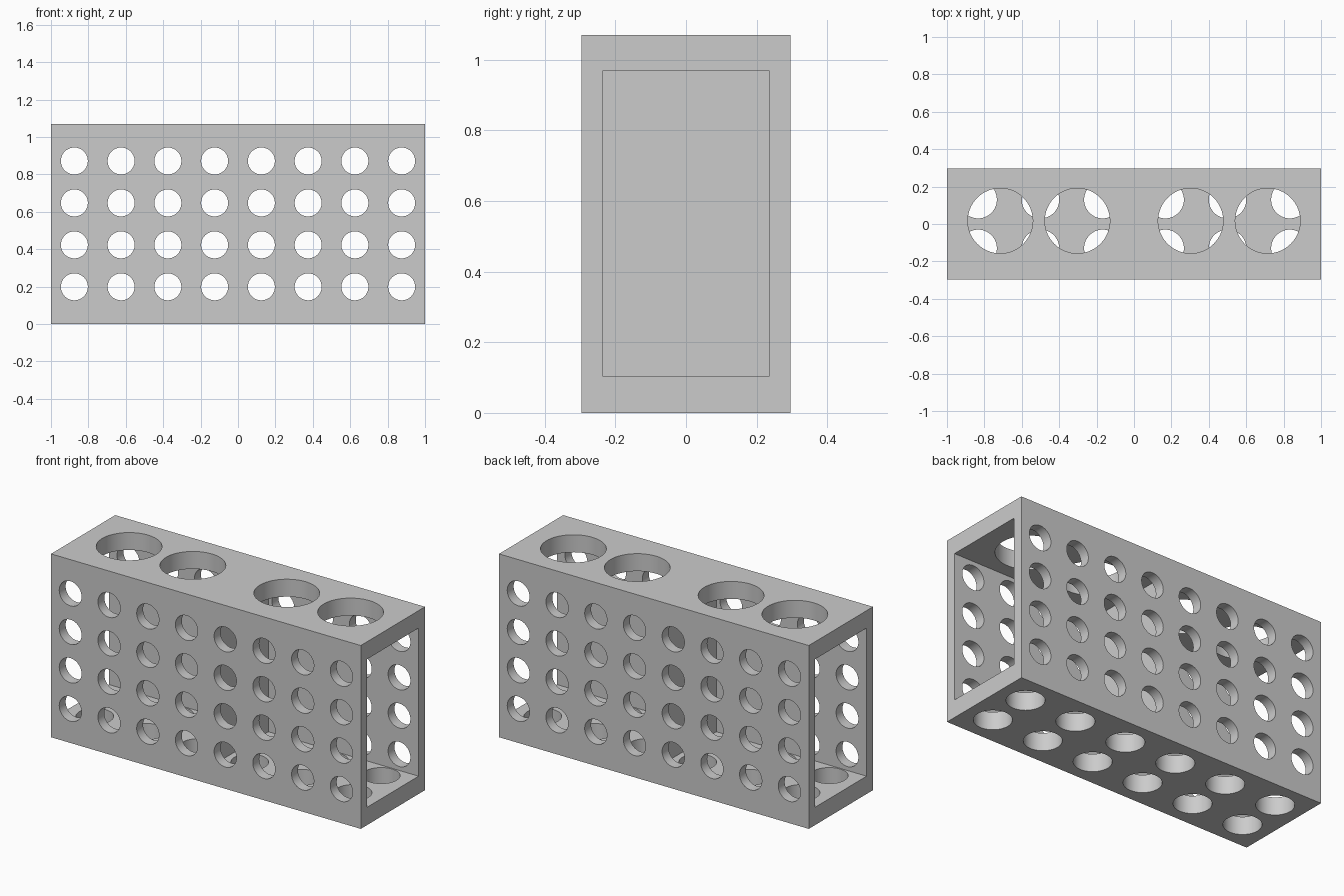
import bpy
import bmesh
import math
from mathutils import Matrix, Vector

if "Cube" in bpy.data.objects:
    bpy.data.objects.remove(bpy.data.objects["Cube"], do_unlink=True)

LENGTH, DEPTH, HEIGHT = 2.0, 0.592, 1.07
INNER_Y, FLOOR, CEILING = 0.237, 0.104, 0.968
DIVIDER = 0.03  # half thickness

grey = bpy.data.materials.new("light_grey")
grey.use_nodes = True
grey.diffuse_color = (0.6, 0.6, 0.6, 1)
grey.node_tree.nodes["Principled BSDF"].inputs["Base Color"].default_value = (0.6, 0.6, 0.6, 1)


def add_box(bm, low, high):
    low, high = Vector(low), Vector(high)
    size = Matrix.Diagonal((*(high - low), 1))
    bmesh.ops.create_cube(bm, size=1, matrix=Matrix.Translation((low + high) / 2) @ size)


def add_cylinder(bm, centre, radius, length, turn=Matrix.Identity(4)):
    bmesh.ops.create_cone(bm, cap_ends=True, segments=64, radius1=radius, radius2=radius,
                          depth=length, matrix=Matrix.Translation(centre) @ turn)


def finish(bm, name):
    mesh = bpy.data.meshes.new(name)
    bm.to_mesh(mesh)
    bm.free()
    mesh.materials.append(grey)
    obj = bpy.data.objects.new(name, mesh)
    bpy.context.collection.objects.link(obj)
    return obj


# Solid outer block
block = bmesh.new()
add_box(block, (-LENGTH / 2, -DEPTH / 2, 0), (LENGTH / 2, DEPTH / 2, HEIGHT))
rack = finish(block, "rack_body")

# Two chambers, open at the ends, leaving a dividing wall between them
chambers = bmesh.new()
add_box(chambers, (DIVIDER, -INNER_Y, FLOOR), (1.1, INNER_Y, CEILING))
add_box(chambers, (-1.1, -INNER_Y, FLOOR), (-DIVIDER, INNER_Y, CEILING))

# Grid of small holes through front and back walls
side_holes = bmesh.new()
sideways = Matrix.Rotation(math.pi / 2, 4, 'X')
for column in range(8):
    for row in range(4):
        add_cylinder(side_holes, (-0.875 + 0.25 * column, 0, 0.199 + 0.2243 * row),
                     0.072, 0.8, sideways)

# Four large holes in the top
top_holes = bmesh.new()
for x in (-0.715, -0.303, 0.303, 0.715):
    add_cylinder(top_holes, (x, 0.017, HEIGHT), 0.174, 0.3)

# Two rows of drain holes in the floor
floor_holes = bmesh.new()
for column in range(6):
    for y in (-0.13, 0.13):
        add_cylinder(floor_holes, ((column - 2.5) / 3, y, 0), 0.1, 0.24)

cutters = [finish(bm, name) for bm, name in (
    (chambers, "chamber_cutter"), (side_holes, "side_hole_cutter"),
    (top_holes, "top_hole_cutter"), (floor_holes, "floor_hole_cutter"))]

bpy.ops.object.select_all(action='DESELECT')
bpy.context.view_layer.objects.active = rack
rack.select_set(True)
for cutter in cutters:
    cutter.hide_render = True
    cut = rack.modifiers.new(cutter.name, 'BOOLEAN')
    cut.operation = 'DIFFERENCE'
    cut.solver = 'EXACT'
    cut.object = cutter
    bpy.ops.object.modifier_apply(modifier=cut.name)
for cutter in cutters:
    bpy.data.objects.remove(cutter, do_unlink=True)

bpy.ops.object.shade_smooth_by_angle(angle=math.radians(30))
